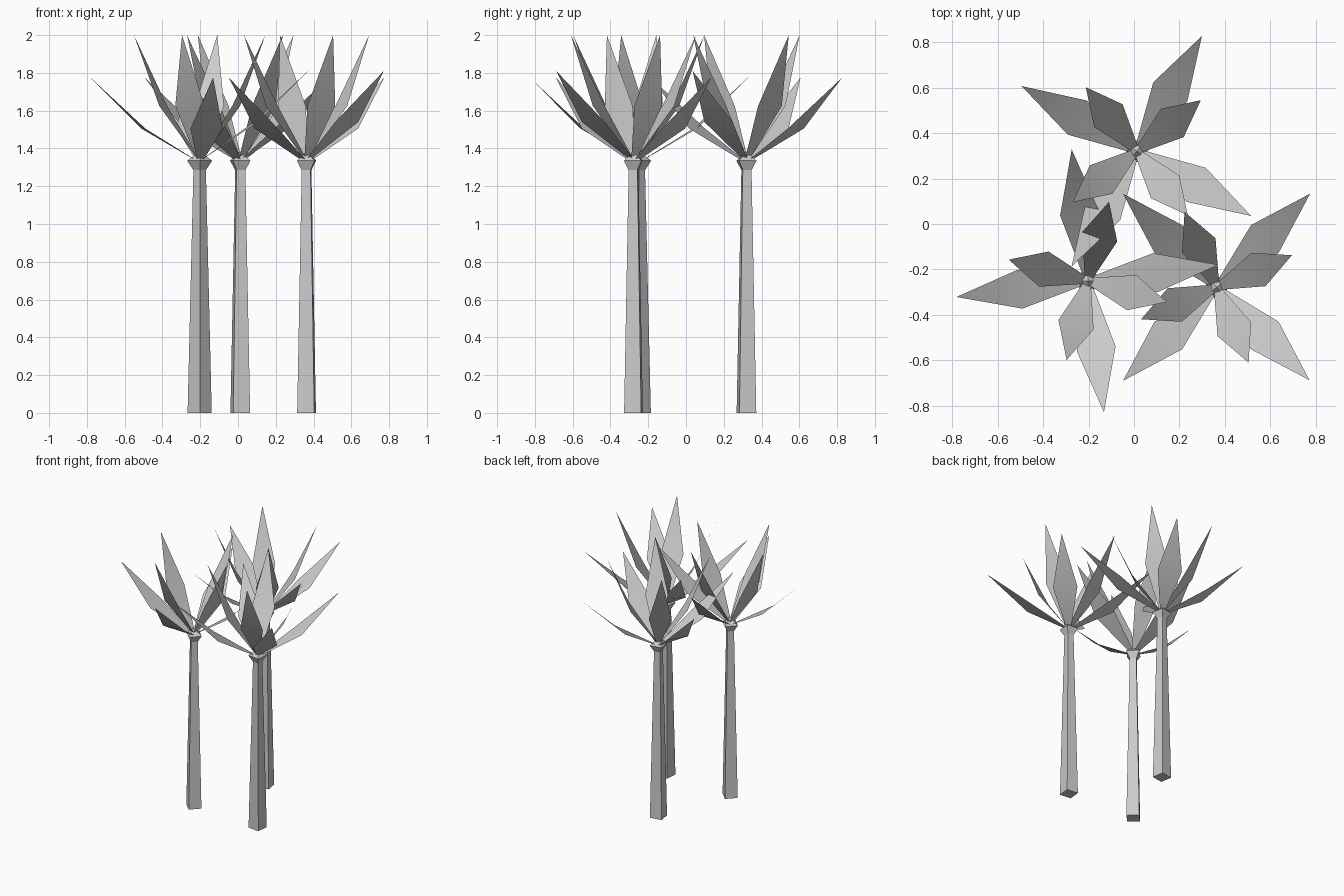
import bpy
from math import cos, sin, radians

if "Cube" in bpy.data.objects:
    bpy.data.objects.remove(bpy.data.objects["Cube"])


def make_object(name, verts, faces, smooth=False):
    mesh = bpy.data.meshes.new(name)
    mesh.from_pydata(verts, [], faces)
    mesh.polygons.foreach_set("use_smooth", [smooth] * len(faces))
    mesh.update()
    ob = bpy.data.objects.new(name, mesh)
    bpy.context.collection.objects.link(ob)
    return ob


def lathe4(name, cx, cy, angle, rings, apex=None):
    """Square tower through (radius, z) rings, closed by a cap or a point."""
    verts, faces = [], []
    for r, z in rings:
        for k in range(4):
            a = radians(angle + 90 * k)
            verts.append((cx + r * cos(a), cy + r * sin(a), z))
    for i in range(len(rings) - 1):
        for k in range(4):
            n = (k + 1) % 4
            faces.append((4 * i + k, 4 * i + n, 4 * i + 4 + n, 4 * i + 4 + k))
    faces.append((3, 2, 1, 0))
    top = 4 * (len(rings) - 1)
    if apex is None:
        faces.append((top, top + 1, top + 2, top + 3))
    else:
        verts.append((cx, cy, apex))
        faces += [(top + k, top + (k + 1) % 4, len(verts) - 1) for k in range(4)]
    make_object(name, verts, faces)


def leaf(name, cx, cy, angle, profile):
    """Flat pointed leaf bent at its widest line; profile is (reach, half width, z)."""
    c, s = cos(radians(angle)), sin(radians(angle))

    def point(r, w, z):
        return (cx + r * c - w * s, cy + r * s + w * c, z)

    base, mid, tip = profile
    verts = []
    for r, w, z in (base, mid):
        verts += [point(r, -w, z), point(r, w, z)]
    verts.append(point(tip[0], 0, tip[2]))
    make_object(name, verts, [(0, 2, 3, 1), (2, 4, 3)], smooth=True)


OUTER = [(0.025, 0.018, 1.34), (0.30, 0.086, 1.505), (0.582, 0, 1.775)]
RAISED = [(0.025, 0.018, 1.35), (0.30, 0.086, 1.54), (0.578, 0, 1.81)]
INNER = [(0.015, 0.018, 1.355), (0.20, 0.08, 1.625), (0.36, 0, 2.0)]

# Three palms: centre and direction of the raised leaf
for t, (cx, cy, turn) in enumerate([(0.012, 0.32, -29.5), (-0.203, -0.25, 7), (0.363, -0.278, -45)]):
    # tapering square trunk and the flared hub on top
    lathe4(f"trunk_{t}", cx, cy, turn - 6, [(0.064, 0), (0.033, 1.29)])
    lathe4(f"crown_hub_{t}", cx, cy, turn - 6, [(0.033, 1.285), (0.066, 1.335)], apex=1.385)
    # four long drooping leaves and four steep leaves
    for k in range(4):
        a = turn + 90 * k
        leaf(f"outer_leaf_{t}_{k}", cx, cy, a, OUTER if k else RAISED)
        leaf(f"inner_leaf_{t}_{k}", cx, cy, a - 22, INNER)
